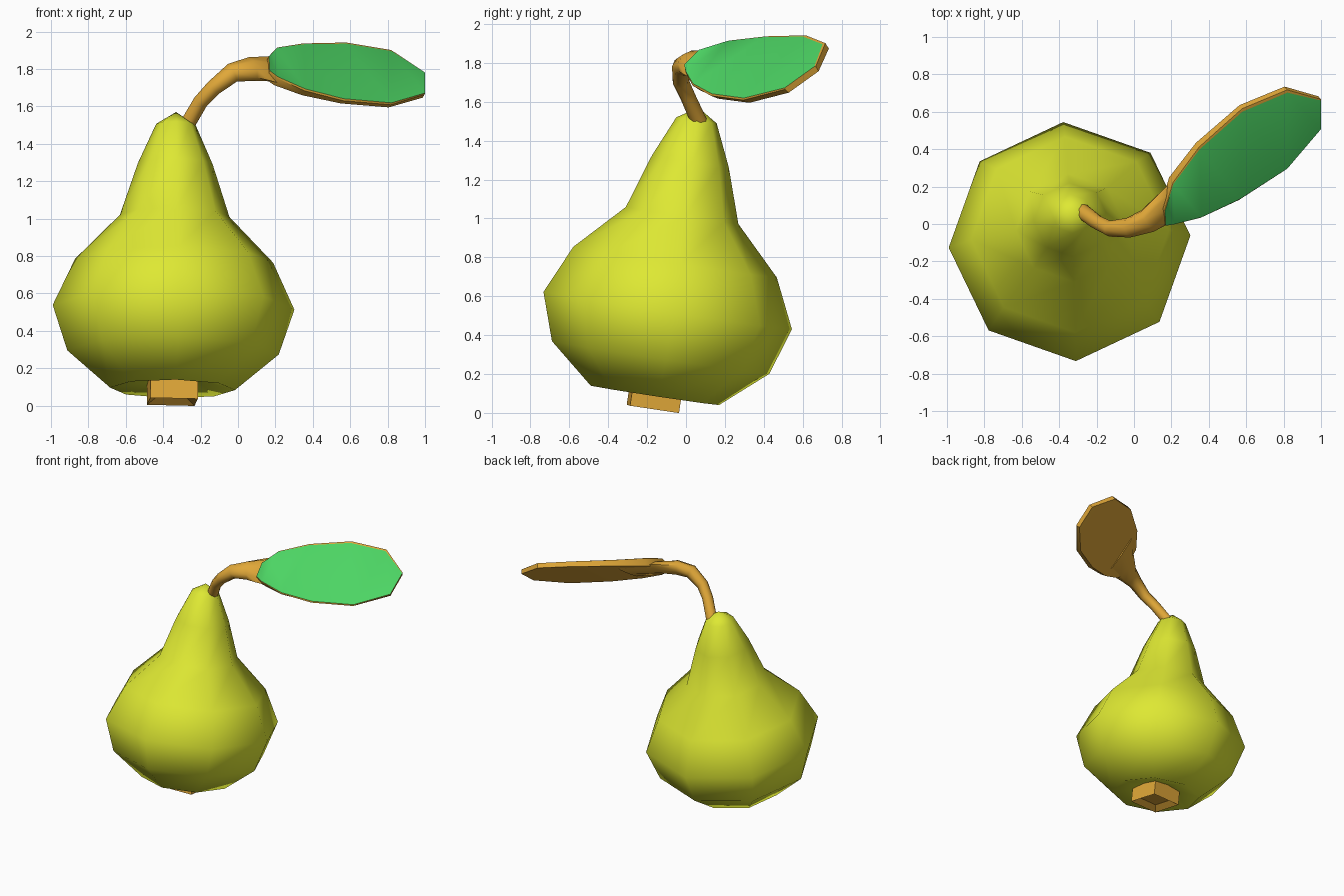
import bpy, bmesh, math
from mathutils import Vector, Matrix

if "Cube" in bpy.data.objects:
    bpy.data.objects.remove(bpy.data.objects["Cube"])


def material(name, rgb):
    m = bpy.data.materials.new(name)
    m.diffuse_color = (*rgb, 1)
    m.use_nodes = True
    m.node_tree.nodes["Principled BSDF"].inputs["Base Color"].default_value = m.diffuse_color
    return m


SKIN = material("pear_skin", (0.73, 0.81, 0.033))
BARK = material("bark", (0.75, 0.39, 0.04))
GREEN = material("leaf_green", (0.075, 0.68, 0.13))


def finish(bm, name, mats, angle):
    bmesh.ops.recalc_face_normals(bm, faces=bm.faces)
    me = bpy.data.meshes.new(name)
    bm.to_mesh(me)
    bm.free()
    ob = bpy.data.objects.new(name, me)
    bpy.context.collection.objects.link(ob)
    for m in mats:
        me.materials.append(m)
    if angle:
        bpy.ops.object.select_all(action='DESELECT')
        ob.select_set(True)
        bpy.context.view_layer.objects.active = ob
        bpy.ops.object.shade_smooth_by_angle(angle=math.radians(angle))
    return ob


def loft(bm, rings):
    """Bridge equal point rings; returns faces per span."""
    vs = [[bm.verts.new(p) for p in r] for r in rings]
    n = len(vs[0])
    spans = [[bm.faces.new((a[i], a[(i + 1) % n], b[(i + 1) % n], b[i]))
              for i in range(n)] for a, b in zip(vs, vs[1:])]
    return vs, spans


# The fruit leans back slightly about its base
LEAN = (Matrix.Translation((-0.35, -0.16, 0.09))
        @ Matrix.Rotation(math.radians(-8.6), 4, 'X')
        @ Matrix.Rotation(math.radians(0.7), 4, 'Y'))

# Pear body: eight-sided lathe with a dimpled base
profile = [(0.13, 0.05), (0.334, 0), (0.566, 0.197), (0.647, 0.441), (0.53, 0.693),
           (0.293, 0.936), (0.2, 1.218), (0.105, 1.431)]
bm = bmesh.new()
rings = []
for r, h in profile:
    rings.append([LEAN @ Vector((r * math.cos(a), r * math.sin(a), h))
                  for a in (math.radians(3 + 45 * k) for k in range(8))])
vs, _ = loft(bm, rings)
for ring, h in ((vs[0], 0.06), (vs[-1], 1.497)):
    tip = bm.verts.new(LEAN @ Vector((0, 0, h)))
    for i in range(8):
        bm.faces.new((ring[i], ring[(i + 1) % 8], tip))
finish(bm, "pear_body", [SKIN], 80)

# Calyx: square block under the base with a recessed centre
bm = bmesh.new()
bmesh.ops.create_cube(bm, size=1, matrix=Matrix.Translation((0, 0, -0.005))
                      @ Matrix.Rotation(math.radians(4), 4, 'Z')
                      @ Matrix.Diagonal((0.255, 0.255, 0.13, 1)))
bm.normal_update()
under = min(bm.faces, key=lambda f: f.calc_center_median().z)
bmesh.ops.inset_region(bm, faces=[under], thickness=0.065)
bmesh.ops.translate(bm, verts=under.verts, vec=(0, 0, 0.035))
bm.transform(LEAN)
finish(bm, "calyx", [BARK], 0)

# Stem: centre, half width, half thickness, flattening as it meets the leaf
N = Vector((0.37, -0.49, 0.79)).normalized()
stem = [((-0.285, 0.075, 1.48), 0.042, 0.042), ((-0.2, 0.01, 1.625), 0.04, 0.04),
        ((-0.13, -0.025, 1.70), 0.043, 0.043), ((-0.03, -0.02, 1.78), 0.054, 0.052),
        ((0.07, 0.015, 1.80), 0.075, 0.055), ((0.17, 0.095, 1.802), 0.12, 0.04),
        ((0.34, 0.245, 1.78), 0.17, 0.015)]
pts = [Vector(c) for c, _, _ in stem]
rings = []
for i, (_, w, t) in enumerate(stem):
    tangent = (pts[min(i + 1, len(pts) - 1)] - pts[max(i - 1, 0)]).normalized()
    side = N.cross(tangent).normalized()
    if i >= 5:
        side = Vector((0, 0.85, 0.53))
    up = tangent.cross(side).normalized()
    if i >= 5:
        up = N
    rings.append([pts[i] + side * w * math.cos(k * math.pi / 4)
                  + up * t * math.sin(k * math.pi / 4) for k in range(8)])
bm = bmesh.new()
vs, _ = loft(bm, rings)
bm.faces.new(vs[0])
bm.faces.new(vs[-1])
finish(bm, "stem", [BARK], 60)

# Leaf: upper edge, lower edge, thickness at each station; green top, bark rim and back
leaf = [((0.165, 0.07, 1.87), (0.17, -0.01, 1.79), 0.06),
        ((0.21, 0.22, 1.918), (0.215, -0.005, 1.755), 0.06),
        ((0.35, 0.41, 1.94), (0.36, 0.03, 1.69), 0.05),
        ((0.58, 0.615, 1.945), (0.565, 0.125, 1.637), 0.042),
        ((0.82, 0.715, 1.905), (0.82, 0.29, 1.615), 0.04),
        ((1.0, 0.665, 1.785), (1.0, 0.505, 1.67), 0.035)]
rings = []
for u, l, t in leaf:
    u, l = Vector(u), Vector(l)
    iu, il = u.lerp(l, 0.03), l.lerp(u, 0.015)
    bu, bl = u - N * t, l.lerp(u, 0.04) - N * t
    rings.append([iu, il, l - N * 0.008, bl, bu, u - N * 0.004])
bm = bmesh.new()
vs, spans = loft(bm, rings)
for faces in spans:
    faces[0].material_index = 1
bm.faces.new(vs[0])
bm.faces.new(vs[-1])
finish(bm, "leaf", [BARK, GREEN], 35)
